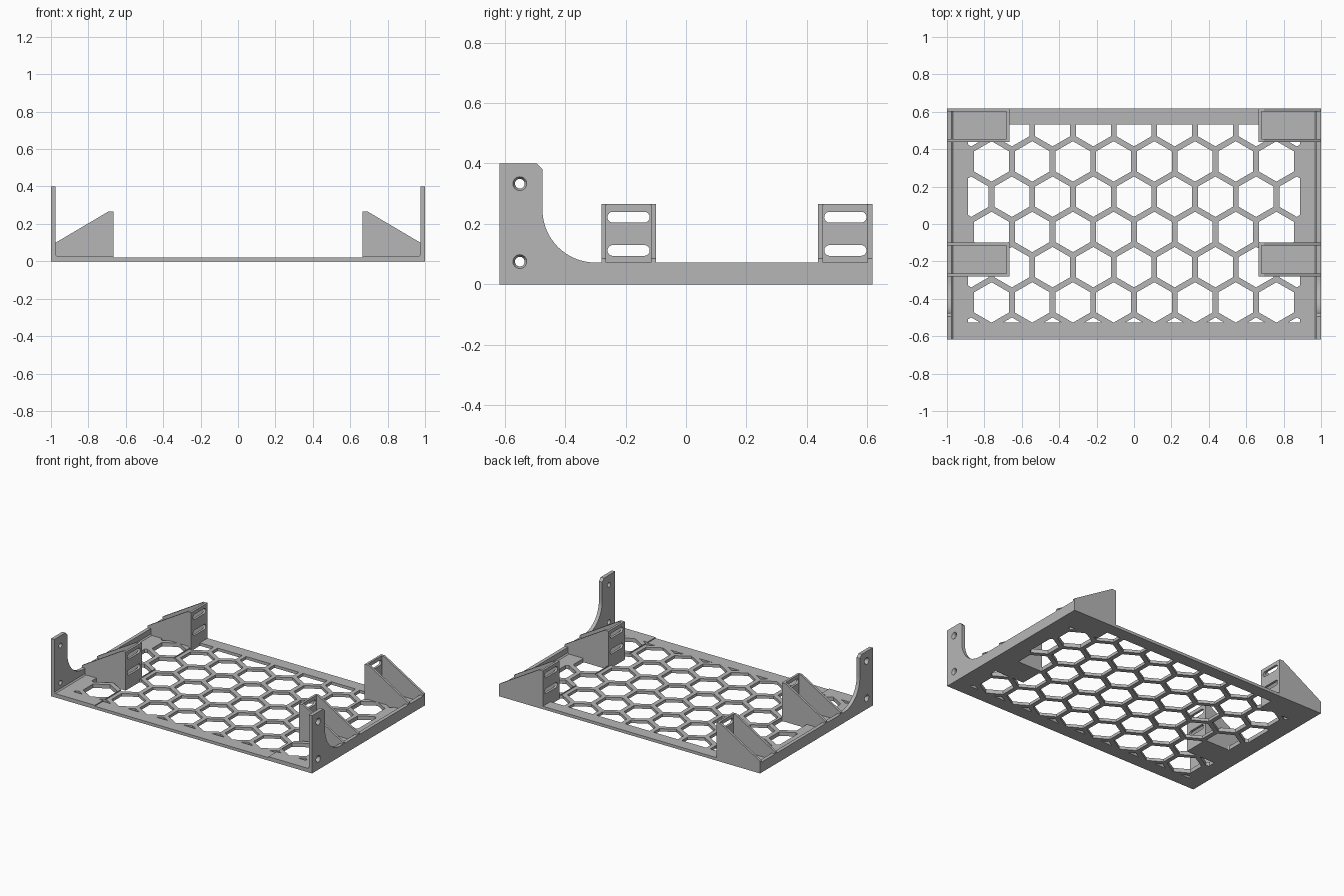
import bpy, bmesh
from math import sin, cos, pi, radians, sqrt
from mathutils import Vector

if "Cube" in bpy.data.objects:
    bpy.data.objects.remove(bpy.data.objects["Cube"])

grey = bpy.data.materials.new("matte grey")
grey.use_nodes = True
COLOUR = (0.47, 0.47, 0.47, 1)
grey.diffuse_color = COLOUR
grey.node_tree.nodes["Principled BSDF"].inputs["Base Color"].default_value = COLOUR

HALF_Y = 0.6175             # half depth of the tray
WALL_IN = 0.975             # inner face of the side walls
WALL_TOP = 0.072
FLOOR, STRIP = 0.02, 0.027  # floor thickness in the middle and along the sides
PLATE_X = 0.665             # inner face of the brackets
BRACKET_Y = (-0.19, HALF_Y - 0.09)
BRACKET_HALF = 0.09


def place(axis, u, v, w):
    """Point of a profile (u, v) at depth w along the axis."""
    return {"x": (w, u, v), "y": (u, w, v), "z": (u, v, w)}[axis]


def prisms(name, profiles, axis, a, b):
    """One object made of profiles extruded along an axis from a to b."""
    bm = bmesh.new()
    for pts in profiles:
        face = bm.faces.new([bm.verts.new(place(axis, u, v, a)) for u, v in pts])
        out = bmesh.ops.extrude_face_region(bm, geom=[face])
        verts = [g for g in out["geom"] if isinstance(g, bmesh.types.BMVert)]
        bmesh.ops.translate(bm, verts=verts, vec=Vector(place(axis, 0, 0, b - a)))
    bmesh.ops.recalc_face_normals(bm, faces=bm.faces)
    mesh = bpy.data.meshes.new(name)
    bm.to_mesh(mesh)
    bm.free()
    mesh.materials.append(grey)
    ob = bpy.data.objects.new(name, mesh)
    bpy.context.collection.objects.link(ob)
    return ob


def rect(u0, u1, v0, v1):
    return [(u0, v0), (u1, v0), (u1, v1), (u0, v1)]


def arc(cu, cv, r, start, end, n):
    return [(cu + r * cos(radians(start + (end - start) * i / n)),
             cv + r * sin(radians(start + (end - start) * i / n))) for i in range(n + 1)]


def circle(cu, cv, r, n):
    return arc(cu, cv, r, 0, 360, n)[:-1]


def boolean(ob, cutter, operation="DIFFERENCE"):
    """Apply a boolean and throw the helper away."""
    cutter.hide_render = True
    mod = ob.modifiers.new("cut", "BOOLEAN")
    mod.operation, mod.object, mod.solver = operation, cutter, "EXACT"
    bpy.context.view_layer.objects.active = ob
    bpy.ops.object.modifier_apply(modifier=mod.name)
    bpy.data.objects.remove(cutter)


# Floor: stepped cross-section with a small chamfer along each wall
half = [(WALL_IN, 0), (WALL_IN, STRIP + 0.008), (WALL_IN - 0.008, STRIP),
        (PLATE_X, STRIP), (PLATE_X, FLOOR)]
floor = prisms("honeycomb_floor", [half + [(-x, z) for x, z in reversed(half)]],
               "y", -HALF_Y, HALF_Y)

# Honeycomb: staggered hexagons, trimmed to a window and kept clear of the brackets
PITCH = 0.2176
RADIUS = 0.108
hexes = []
for row in range(7):
    y = 0.523 - row * PITCH * sqrt(3) / 2
    for col in range(-4, 5):
        x = (col + 0.5 * (row % 2)) * PITCH
        if abs(x) < 0.9:
            hexes.append(arc(x, y, RADIUS, 30, 330, 5))
cutter = prisms("honeycomb_cutter", hexes, "z", -0.1, 0.1)
boolean(cutter, prisms("window", [rect(-0.888, 0.888, -0.527, 0.533)], "z", -0.2, 0.2),
        "INTERSECT")
pads = [rect(min(s * PLATE_X, s), max(s * PLATE_X, s), y - BRACKET_HALF, y + BRACKET_HALF)
        for s in (-1, 1) for y in BRACKET_Y]
boolean(cutter, prisms("bracket_pads", pads, "z", -0.3, 0.3))
boolean(floor, cutter)

EAR_Y, FILLET = -0.475, 0.175
HOLES = [(-0.55, 0.333), (-0.55, 0.075)]
for s, side in ((1, "left"), (-1, "right")):
    # Side wall rising into a mounting ear at the front
    profile = [(-HALF_Y, 0), (HALF_Y, 0), (HALF_Y, WALL_TOP)]
    profile += arc(EAR_Y + FILLET, WALL_TOP + FILLET, FILLET, 270, 180, 16)
    profile += [(EAR_Y, 0.38), (EAR_Y - 0.02, 0.4), (-HALF_Y, 0.4)]
    wall = prisms(side + "_side_wall", [profile], "x", s * WALL_IN, s)

    # Screw holes, countersunk from outside
    boolean(wall, prisms("screw_holes", [circle(y, z, 0.016, 24) for y, z in HOLES],
                         "x", s * 0.9, s * 1.1))
    for y, z in HOLES:
        sink = prisms("countersink", [circle(y, z, 0.028, 24)], "x", s * 0.986, s * 1.01)
        for v in sink.data.vertices:
            if abs(v.co.x) < 0.99:
                v.co.y = y + (v.co.y - y) * 0.57
                v.co.z = z + (v.co.z - z) * 0.57
        boolean(wall, sink)

    # Slotted brackets: an upright plate held by two sloping gussets
    for yc, where in zip(BRACKET_Y, ("front", "back")):
        name = side + "_" + where + "_bracket_"
        inner = BRACKET_HALF - 0.016
        plate = prisms(name + "plate", [rect(yc - inner, yc + inner, FLOOR, 0.265)],
                       "x", s * PLATE_X, s * (PLATE_X + 0.016))
        slots = [arc(yc + 0.052, z, 0.018, -90, 90, 8) + arc(yc - 0.052, z, 0.018, 90, 270, 8)
                 for z in (0.112, 0.222)]
        boolean(plate, prisms("slots", slots, "x", s * 0.6, s * 0.75))

        gusset = [(PLATE_X, FLOOR), (PLATE_X, 0.265), (PLATE_X + 0.03, 0.265), (1, 0.085),
                  (1, WALL_TOP), (WALL_IN, WALL_TOP), (WALL_IN, FLOOR)]
        gusset = [(s * x, z) for x, z in gusset]
        for end, label in ((-1, "front"), (1, "back")):
            prisms(name + label + "_gusset", [gusset], "y",
                   yc + end * inner, yc + end * BRACKET_HALF)
